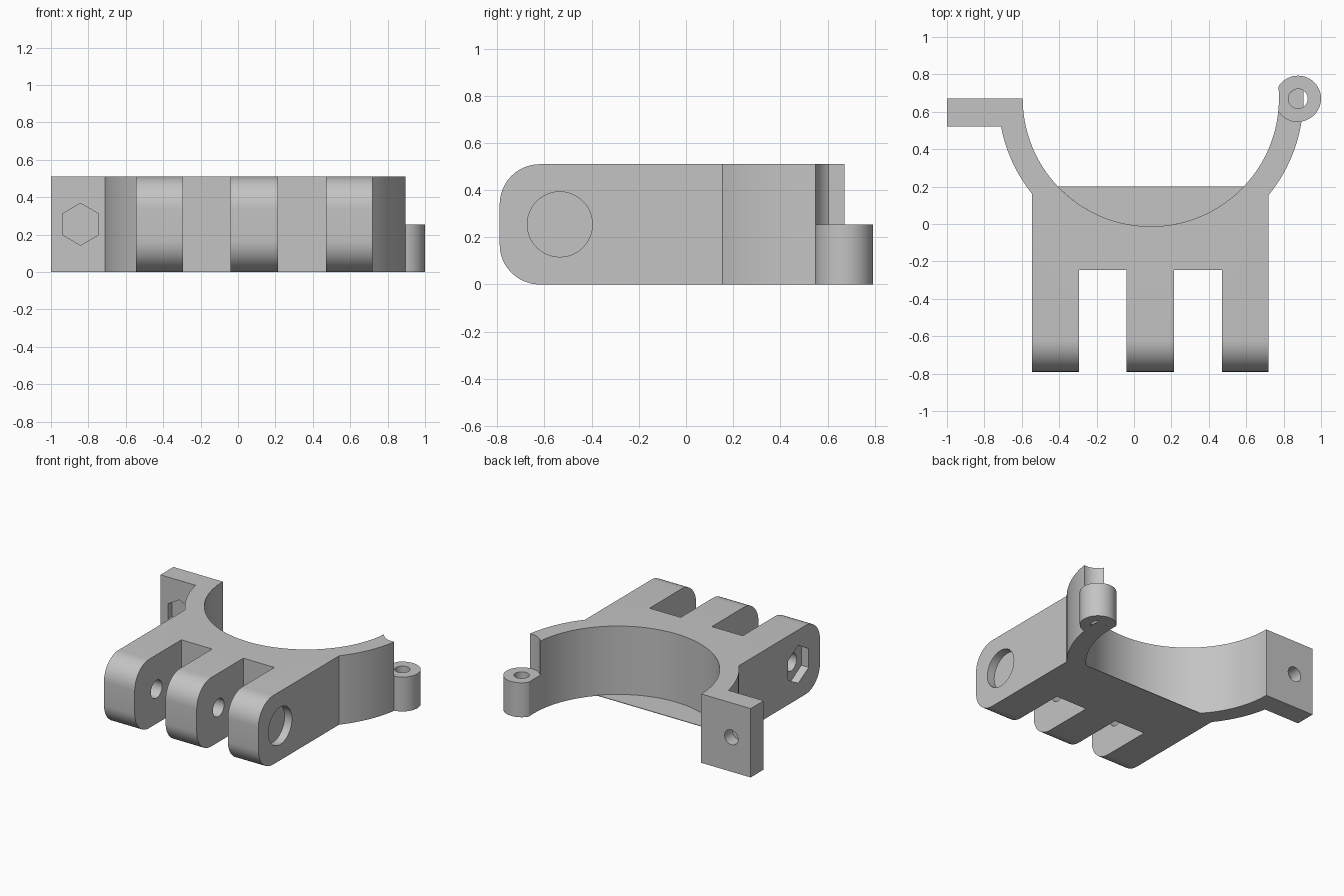
import bpy, bmesh
from math import sin, cos, pi, asin, acos

cube = bpy.data.objects.get("Cube")
if cube:
    bpy.data.objects.remove(cube)

HEIGHT, MID = 0.51, 0.255
BORE_X, BORE_Y, BORE_R, OUTER_R = 0.09, 0.672, 0.685, 0.815
PIN_X, PIN_Y, PIN_R = 0.877, 0.67, 0.123
LEFT, RIGHT, FRONT, SLOT = -0.545, 0.72, -0.79, -0.245
BOLT_Y = -0.535
SKIN = 0.004

grey = bpy.data.materials.new("plain_grey")
grey.use_nodes = True
grey.diffuse_color = (0.55, 0.55, 0.55, 1)
grey.node_tree.nodes["Principled BSDF"].inputs["Base Color"].default_value = (0.55, 0.55, 0.55, 1)


def arc(cx, cy, r, a0, a1, n):
    return [(cx + r * cos(a0 + (a1 - a0) * i / n), cy + r * sin(a0 + (a1 - a0) * i / n))
            for i in range(n + 1)]


def prism(name, outline, lo, hi, axis="z", round_tips=0):
    """Extrude a 2D outline along an axis."""
    place = {"x": lambda u, v, w: (w, u, v),
             "y": lambda u, v, w: (u, w, v),
             "z": lambda u, v, w: (u, v, w)}[axis]
    bm = bmesh.new()
    face = bm.faces.new([bm.verts.new(place(u, v, lo)) for u, v in outline])
    top = bmesh.ops.extrude_face_region(bm, geom=[face], use_keep_orig=True)["geom"]
    shift = place(0, 0, hi - lo)
    bmesh.ops.translate(bm, vec=shift, verts=[g for g in top if isinstance(g, bmesh.types.BMVert)])
    bmesh.ops.recalc_face_normals(bm, faces=bm.faces)
    if round_tips:
        edges = [e for e in bm.edges
                 if all(v.co.y < FRONT + 0.01 for v in e.verts)
                 and abs(e.verts[0].co.z - e.verts[1].co.z) < 0.01]
        bmesh.ops.bevel(bm, geom=edges, offset=round_tips, segments=12,
                        profile=0.5, affect="EDGES")
    mesh = bpy.data.meshes.new(name)
    bm.to_mesh(mesh)
    bm.free()
    mesh.materials.append(grey)
    obj = bpy.data.objects.new(name, mesh)
    bpy.context.collection.objects.link(obj)
    return obj


def rod(name, u, v, r, lo, hi, axis, sides=40):
    return prism(name, arc(u, v, r, pi / 2, 2.5 * pi, sides)[:-1], lo, hi, axis)


def combine(target, other, operation):
    """Apply a boolean and remove the helper."""
    mod = target.modifiers.new("combine", "BOOLEAN")
    mod.operation, mod.object, mod.solver = operation, other, "EXACT"
    bpy.context.view_layer.objects.active = target
    bpy.ops.object.modifier_apply(modifier=mod.name)
    bpy.data.objects.remove(other)


# Clamp body: three fingers, half ring and bolt tab in one outline
outline = []
for x0, x1 in ((LEFT, -0.293), (-0.04, 0.215), (0.47, RIGHT)):
    outline += [(x0, SLOT), (x0, FRONT), (x1, FRONT), (x1, SLOT)]
outline = outline[1:-1]
outline += arc(BORE_X, BORE_Y, OUTER_R, -acos((RIGHT - BORE_X) / OUTER_R), 0, 16)
outline += arc(BORE_X, BORE_Y, BORE_R, 0, -pi, 72)
tab_angle = pi + asin((BORE_Y - 0.52) / OUTER_R)
outline += [(-1, BORE_Y), (-1, 0.52)]
outline += arc(BORE_X, BORE_Y, OUTER_R, tab_angle, pi + acos((BORE_X - LEFT) / OUTER_R), 14)
body = prism("clamp_body", outline, 0, HEIGHT, "z", 0.17)

# Hinge knuckle on the lower half, trimmed to the bore, with clearance above
combine(body, rod("clearance", PIN_X, PIN_Y, PIN_R, MID, HEIGHT + 0.1, "z", 48), "DIFFERENCE")
knuckle = []
for x, y in arc(PIN_X, PIN_Y, PIN_R, 0, 2 * pi, 48)[:-1]:
    dx, dy = x - BORE_X, y - BORE_Y
    grow = max(1, BORE_R / (dx * dx + dy * dy) ** 0.5)
    knuckle.append((BORE_X + dx * grow, BORE_Y + dy * grow))
combine(body, prism("knuckle", knuckle, 0, MID), "UNION")
combine(body, rod("pin_hole", PIN_X, PIN_Y, 0.052, -0.1, MID + 0.1, "z", 32), "DIFFERENCE")

# Finger bolt: round head recess, hexagonal nut recess, hole with a thin end wall
combine(body, rod("head_recess", BOLT_Y, MID, 0.138, RIGHT - 0.06, RIGHT + 0.1, "x", 48), "DIFFERENCE")
combine(body, rod("nut_recess", BOLT_Y, MID, 0.14, LEFT - 0.1, LEFT + 0.06, "x", 6), "DIFFERENCE")
combine(body, rod("bolt_hole", BOLT_Y, MID, 0.066, LEFT - 0.1, RIGHT - 0.07, "x", 32), "DIFFERENCE")

# Tab bolt: nut recess in front, hole from the back
combine(body, rod("tab_nut_recess", -0.842, MID, 0.112, 0.4, 0.57, "y", 6), "DIFFERENCE")
combine(body, rod("tab_hole", -0.842, MID, 0.055, 0.58, 0.8, "y", 32), "DIFFERENCE")

# Thin skins at the base: chord across the bore and part of the pin hole
half = acos((BORE_Y - 0.2) / BORE_R)
lip = prism("base_lip", arc(BORE_X, BORE_Y, BORE_R, -pi / 2 - half, -pi / 2 + half, 36), 0, SKIN)
cover = prism("pin_hole_cover", arc(PIN_X, PIN_Y, 0.052, 0.31 * pi, 1.69 * pi, 24), 0, SKIN)

# Smooth the curved walls and keep the edges crisp
bpy.context.view_layer.update()
bpy.ops.object.select_all(action="DESELECT")
for obj in (body, lip, cover):
    obj.select_set(True)
bpy.context.view_layer.objects.active = body
bpy.ops.object.shade_smooth_by_angle(angle=pi / 6)
